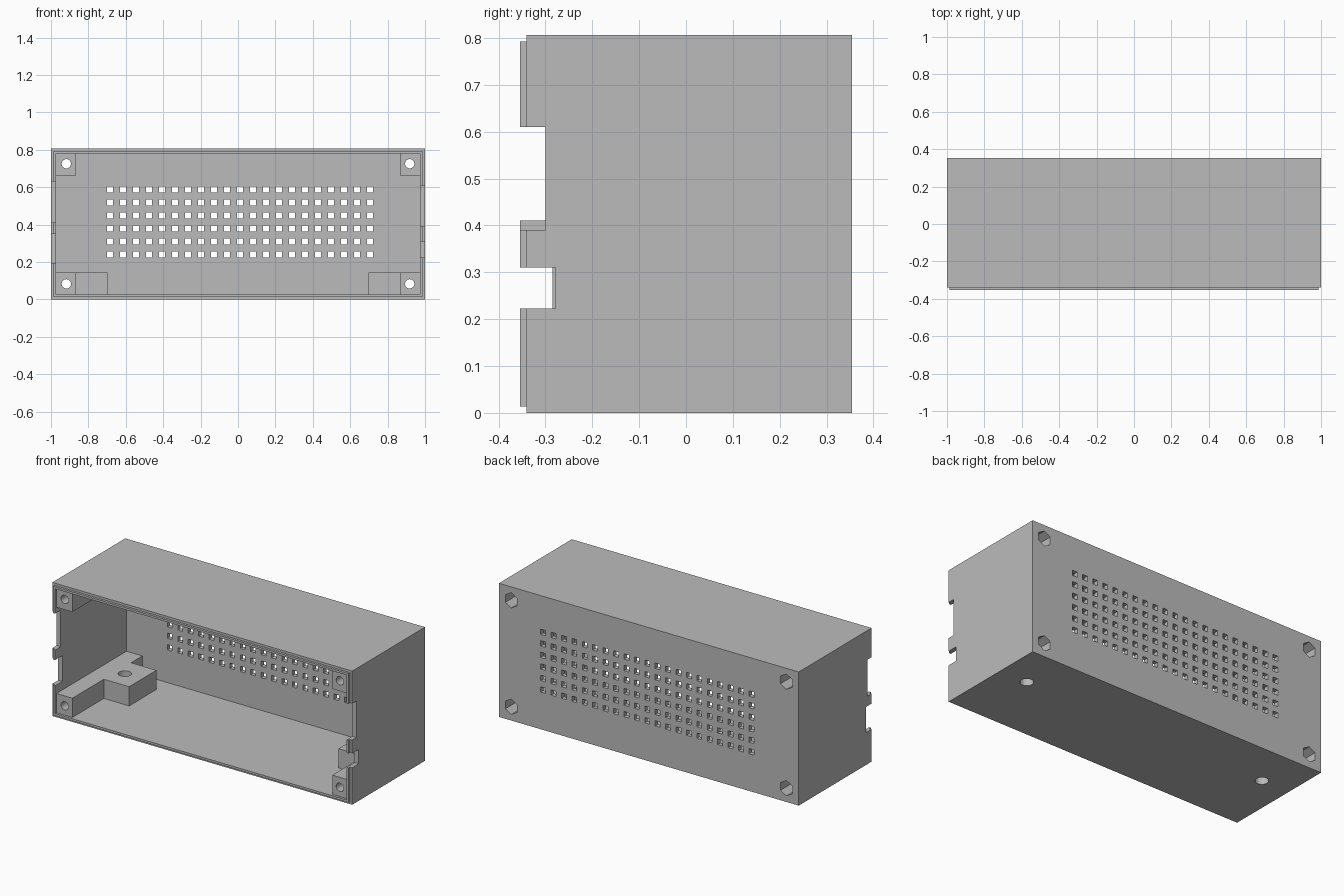
import bpy, bmesh
from math import sin, cos, tau
from mathutils import Vector

if "Cube" in bpy.data.objects:
    bpy.data.objects.remove(bpy.data.objects["Cube"])

grey = bpy.data.materials.new("plain_grey")
grey.use_nodes = True
grey.diffuse_color = (0.5, 0.5, 0.5, 1)
grey.node_tree.nodes["Principled BSDF"].inputs["Base Color"].default_value = (0.5, 0.5, 0.5, 1)


def box(bm, x, y, z):
    """Add a box given its (low, high) extent on each axis."""
    verts = bmesh.ops.create_cube(bm, size=1)["verts"]
    for v in verts:
        v.co = [lo + (c + 0.5) * (hi - lo) for c, (lo, hi) in zip(v.co, (x, y, z))]


def prism(bm, points, offset):
    """Add a solid made by sweeping a flat outline along an offset."""
    face = bm.faces.new([bm.verts.new(p) for p in points])
    swept = bmesh.ops.extrude_face_region(bm, geom=[face], use_keep_orig=True)["geom"]
    moved = [g for g in swept if isinstance(g, bmesh.types.BMVert)]
    bmesh.ops.translate(bm, vec=Vector(offset), verts=moved)


def ring(centre, u, v, r, n):
    c, u, v = Vector(centre), Vector(u), Vector(v)
    return [c + r * (cos(tau * i / n) * u + sin(tau * i / n) * v) for i in range(n)]


def finish(bm, name):
    bmesh.ops.recalc_face_normals(bm, faces=bm.faces)
    mesh = bpy.data.meshes.new(name)
    bm.to_mesh(mesh)
    bm.free()
    mesh.materials.append(grey)
    obj = bpy.data.objects.new(name, mesh)
    bpy.context.collection.objects.link(obj)
    return obj


def combine(obj, tool, operation="DIFFERENCE"):
    mod = obj.modifiers.new("combine", "BOOLEAN")
    mod.operation, mod.solver, mod.object = operation, "EXACT", tool
    bpy.context.view_layer.objects.active = obj
    bpy.ops.object.modifier_apply(modifier=mod.name)


W, H = 1.0, 0.806
FRONT, BACK, WALL = -0.34, 0.354, 0.027
POST_X, POST_H = 0.867, 0.143
SIDES, LEVELS = (-1, 1), (0.083, 0.725)
X, Y, Z = (1, 0, 0), (0, 1, 0), (0, 0, 1)

# Outer case with a thin raised lip round the open front
bm = bmesh.new()
box(bm, (-W, W), (FRONT, BACK), (0, H))
case = finish(bm, "case")
bm = bmesh.new()
box(bm, (-W + 0.014, W - 0.014), (-0.354, 0), (0.014, H - 0.014))
lip = finish(bm, "lip")
combine(case, lip, "UNION")

# Hollow inside
bm = bmesh.new()
box(bm, (-W + WALL, W - WALL), (-0.5, BACK - WALL), (WALL, H - WALL))
cavity = finish(bm, "cavity_cutter")

# Cable notches in both side walls
bm = bmesh.new()
box(bm, (0.9, 1.1), (-0.5, -0.30), (0.39, 0.61))
box(bm, (0.9, 1.1), (-0.5, -0.278), (0.223, 0.31))
box(bm, (-1.1, -0.9), (-0.5, -0.30), (0.41, 0.63))
box(bm, (-1.1, -0.9), (-0.5, -0.285), (0.195, 0.35))
notches = finish(bm, "notch_cutter")

# Grid of square vents in the back wall
bm = bmesh.new()
step, half = 0.0695, 0.016
for col in range(21):
    for row in range(6):
        x, z = 0.011 + (col - 10) * step, 0.24 + row * step
        box(bm, (x - half, x + half), (0.3, 0.4), (z - half, z + half))
vents = finish(bm, "vent_cutter")

# Screw holes, nut pockets and foot holes
bm = bmesh.new()
nuts = bmesh.new()
feet = bmesh.new()
for s in SIDES:
    for z in LEVELS:
        prism(bm, ring((s * 0.918, -0.5, z), X, Z, 0.025, 20), (0, 1, 0))
        prism(nuts, ring((s * 0.918, BACK - 0.12, z), Z, X, 0.046, 6), (0, 0.2, 0))
    prism(feet, ring((s * 0.815, 0.085, -0.1), X, Y, 0.037, 20), (0, 0, 0.5))
screws = finish(bm, "screw_cutter")
nuts = finish(nuts, "nut_cutter")
feet = finish(feet, "foot_cutter")

for tool in (cavity, notches, vents, screws, nuts, feet):
    combine(case, tool)

# Corner posts run the full depth; the lower ones have a side arm
sink = 0.01
outer, deep = W - WALL + sink, BACK - WALL + sink
posts = []
for s, side in zip(SIDES, ("right", "left")):
    bm = bmesh.new()
    xs = sorted((s * POST_X, s * outer))
    box(bm, xs, (FRONT, deep), (H - POST_H, H - WALL + sink))
    posts.append(finish(bm, side + "_upper_post"))

    bm = bmesh.new()
    outline = [(outer, FRONT), (POST_X, FRONT), (POST_X, -0.04), (0.698, -0.04),
               (0.698, 0.22), (POST_X, 0.22), (POST_X, deep), (outer, deep)]
    prism(bm, [(s * x, y, WALL - sink) for x, y in outline], (0, 0, POST_H - WALL + sink))
    posts.append(finish(bm, side + "_lower_post"))

for post in posts:
    for tool in (screws, nuts, feet):
        combine(post, tool)

for tool in (lip, cavity, notches, vents, screws, nuts, feet):
    bpy.data.objects.remove(tool)
